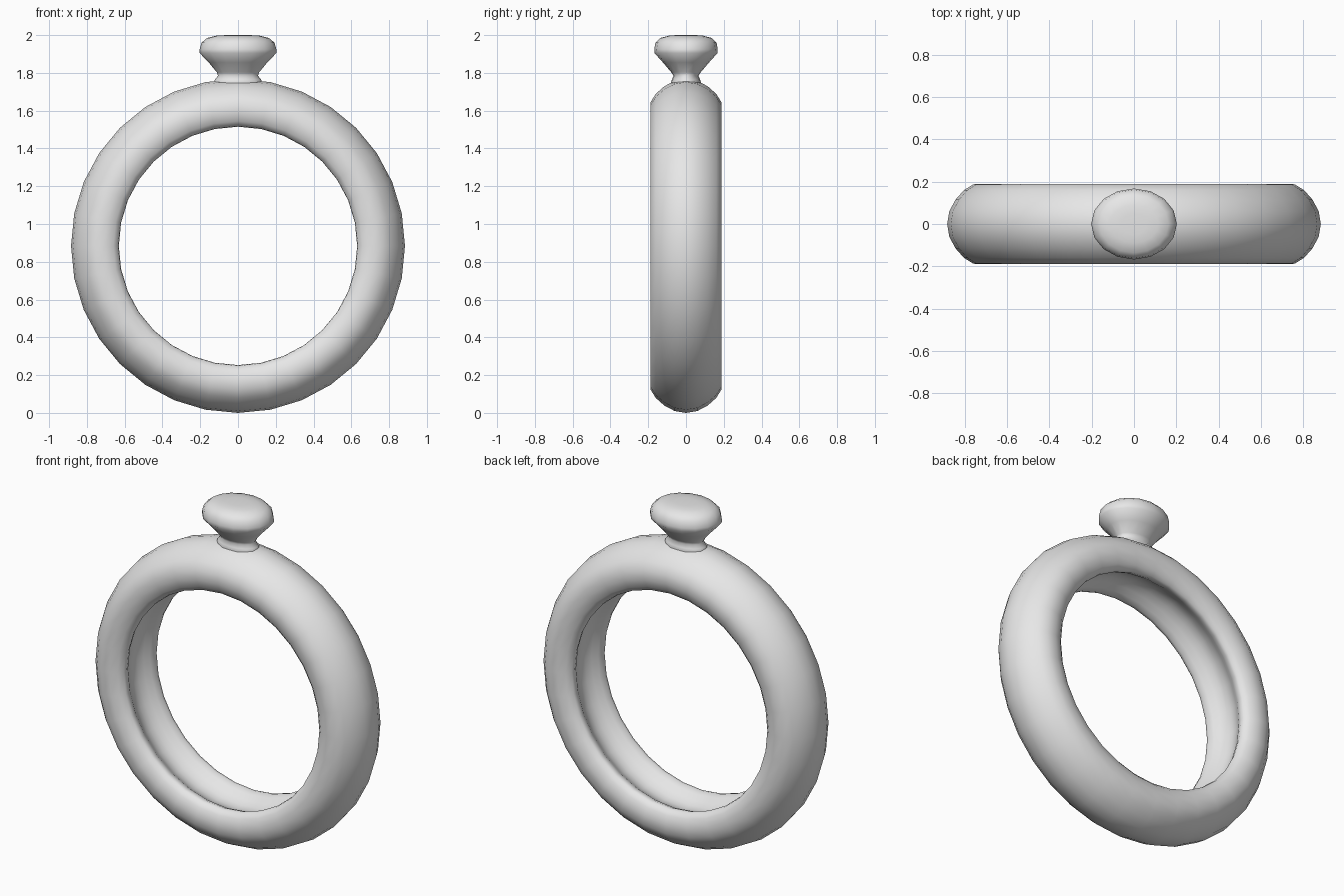
import bpy, bmesh
from math import sin, cos, tau

cube = bpy.data.objects.get("Cube")
if cube:
    bpy.data.objects.remove(cube)

grey = bpy.data.materials.new("plain_grey")
grey.use_nodes = True
grey.diffuse_color = (0.8, 0.8, 0.8, 1)
grey.node_tree.nodes["Principled BSDF"].inputs["Base Color"].default_value = (0.8, 0.8, 0.8, 1)


def loft(name, rows, closed):
    """Join equal rows of points with quads; close the loop or cap the ends."""
    bm = bmesh.new()
    loops = [[bm.verts.new(p) for p in row] for row in rows]
    pairs = list(zip(loops, loops[1:]))
    if closed:
        pairs.append((loops[-1], loops[0]))
    else:
        bm.faces.new(loops[0])
        bm.faces.new(loops[-1])
    n = len(loops[0])
    for a, b in pairs:
        for i in range(n):
            j = (i + 1) % n
            bm.faces.new((a[i], a[j], b[j], b[i]))
    bmesh.ops.recalc_face_normals(bm, faces=bm.faces)
    for f in bm.faces:
        f.smooth = True
    mesh = bpy.data.meshes.new(name)
    bm.to_mesh(mesh)
    bm.free()
    mesh.materials.append(grey)
    obj = bpy.data.objects.new(name, mesh)
    bpy.context.collection.objects.link(obj)
    return obj


# Band: half cross-section (radius, depth) from outer crown to inner hollow, mirrored
CENTRE_Z = 0.884
half = [(0.884, 0), (0.874, 0.06), (0.845, 0.115), (0.805, 0.16), (0.76, 0.188),
        (0.705, 0.189), (0.66, 0.175), (0.635, 0.152), (0.631, 0.132),
        (0.643, 0.102), (0.664, 0.07), (0.68, 0.035), (0.685, 0)]
section = half + [(r, -y) for r, y in half[-2:0:-1]]
SIDES = 32
band_rows = []
for k in range(SIDES):
    a = tau * k / SIDES
    band_rows.append([(r * cos(a), y, CENTRE_Z + r * sin(a)) for r, y in section])
loft("ring_band", band_rows, True)

# Gem and flared neck: oval rows of (height, half width, half depth)
gem = [(1.71, 0.14, 0.09), (1.765, 0.122, 0.075), (1.785, 0.106, 0.066),
       (1.803, 0.112, 0.078), (1.855, 0.155, 0.122), (1.905, 0.203, 0.167),
       (1.925, 0.203, 0.168), (1.96, 0.193, 0.162), (1.985, 0.163, 0.137),
       (1.997, 0.115, 0.09), (2.0, 0.06, 0.05)]
POINTS = 16
gem_rows = [[(w * cos(tau * i / POINTS), d * sin(tau * i / POINTS), z)
             for i in range(POINTS)] for z, w, d in gem]
loft("gem_with_neck", gem_rows, False)
